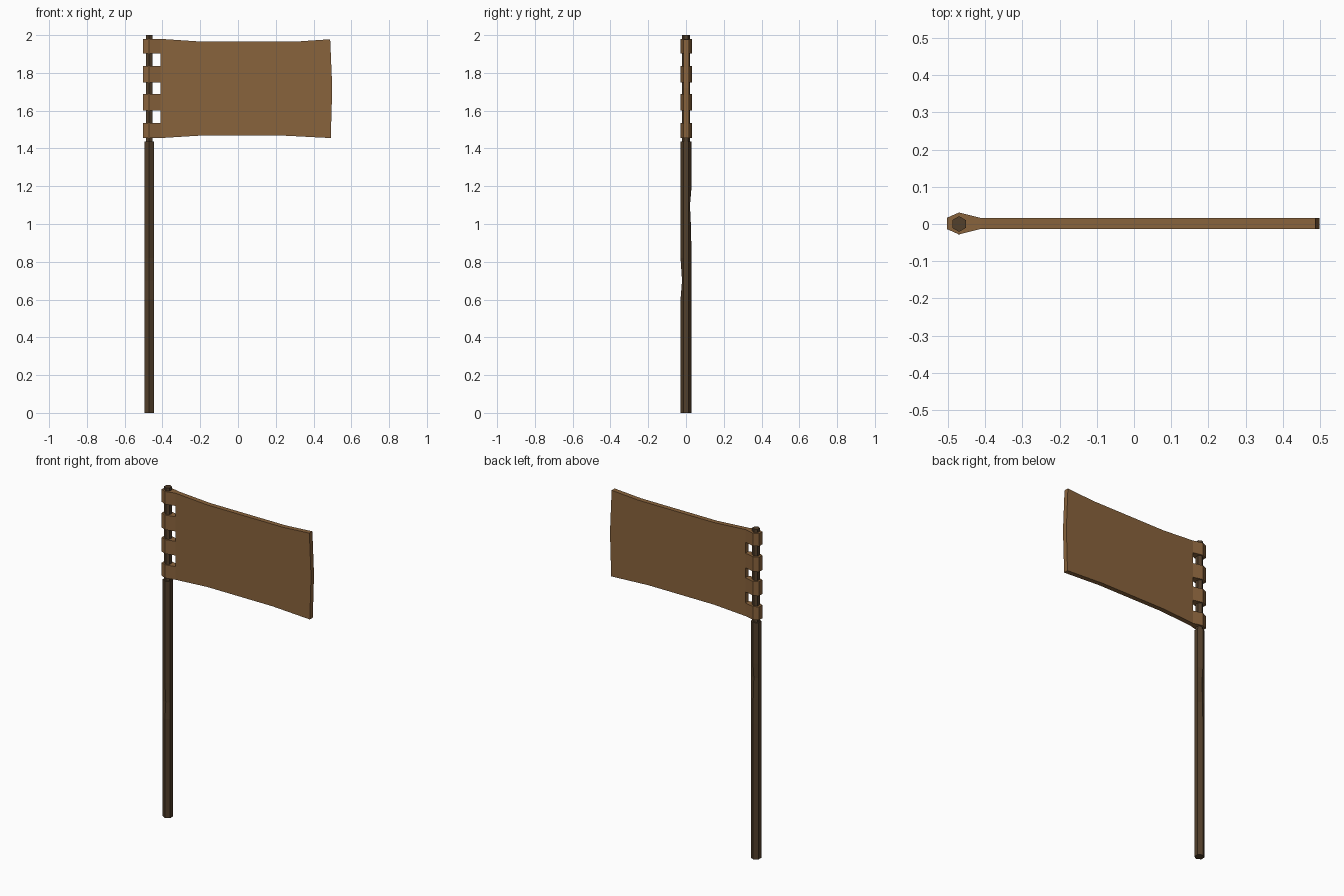
import bpy, bmesh
from math import sin, cos, pi

if "Cube" in bpy.data.objects:
    bpy.data.objects.remove(bpy.data.objects["Cube"])

POLE_X = -0.47
EDGE_X = -0.41
FRONT, BACK = -0.013, 0.016


def material(name, rgb):
    m = bpy.data.materials.new(name)
    m.diffuse_color = (*rgb, 1)
    m.use_nodes = True
    m.node_tree.nodes["Principled BSDF"].inputs["Base Color"].default_value = m.diffuse_color
    return m


def finish(bm, name, mat):
    bmesh.ops.remove_doubles(bm, verts=bm.verts[:], dist=0.0005)
    bmesh.ops.recalc_face_normals(bm, faces=bm.faces[:])
    me = bpy.data.meshes.new(name)
    bm.to_mesh(me)
    bm.free()
    me.materials.append(mat)
    ob = bpy.data.objects.new(name, me)
    bpy.context.collection.objects.link(ob)
    return ob


wood = material("light_wood", (0.25, 0.125, 0.045))
dark = material("dark_wood", (0.085, 0.05, 0.024))

# Pole: six-sided rings (z, radius, front nick, back nick)
rings = [(0, .029, 0, 0), (.6, .029, 0, 0), (.7, .029, .008, 0), (.82, .029, 0, 0),
         (.97, .029, 0, .002), (1.1, .029, 0, .008), (1.19, .029, 0, 0),
         (1.436, .029, 0, 0), (1.436, .021, 0, 0), (2.0, .021, 0, 0)]
bm = bmesh.new()
loops = []
for z, r, nf, nb in rings:
    loop = []
    for i in range(6):
        a = pi / 2 + i * pi / 3
        y = r * sin(a) - (nb if i == 0 else 0) + (nf if i == 3 else 0)
        loop.append(bm.verts.new((POLE_X + r * cos(a), y, z)))
    loops.append(loop)
for lo, hi in zip(loops, loops[1:]):
    for i in range(6):
        j = (i + 1) % 6
        bm.faces.new((lo[i], lo[j], hi[j], hi[i]))
bm.faces.new(loops[0])
bm.faces.new(loops[-1])
finish(bm, "pole", dark)

# Flag board: outline in xz, left edge broken where the tabs join
tabs = [(1.455, 1.535), (1.602, 1.688), (1.748, 1.837), (1.903, 1.98)]
left = [(EDGE_X, z) for tab in tabs for z in tab]
outline = left + [(-.2, 1.966), (.31, 1.966), (.488, 1.978), (.499, 1.72),
                  (.491, 1.455), (.24, 1.468), (-.2, 1.468)]
bm = bmesh.new()
front = [bm.verts.new((x, FRONT, z)) for x, z in outline]
back = [bm.verts.new((x, BACK, z)) for x, z in outline]
bm.faces.new(front)
bm.faces.new(back)
for i in range(len(outline)):
    j = (i + 1) % len(outline)
    if i < len(left) and i % 2 == 0:
        continue  # open side where a tab attaches
    bm.faces.new((front[i], front[j], back[j], back[i]))

# Tabs wrapping the pole, open towards the board
section = [(EDGE_X, FRONT), (POLE_X, -.028), (-.502, -.014),
           (-.502, .017), (POLE_X, .031), (EDGE_X, BACK)]
for z0, z1 in tabs:
    lo = [bm.verts.new((x, y, z0)) for x, y in section]
    hi = [bm.verts.new((x, y, z1)) for x, y in section]
    bm.faces.new(lo)
    bm.faces.new(hi)
    for i in range(5):
        bm.faces.new((lo[i], lo[i + 1], hi[i + 1], hi[i]))
finish(bm, "flag_board", wood)
